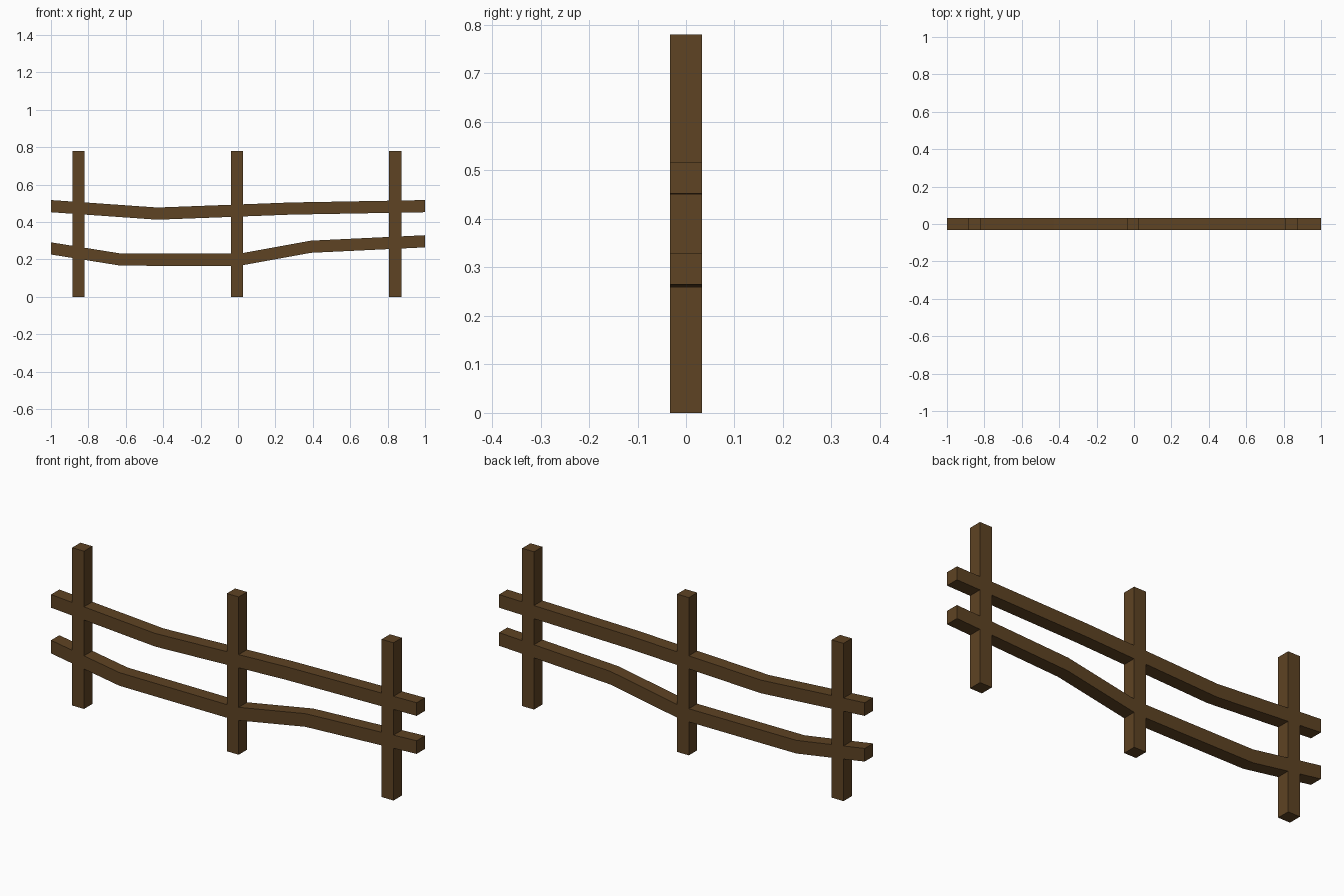
import bpy, bmesh

if "Cube" in bpy.data.objects:
    bpy.data.objects.remove(bpy.data.objects["Cube"])

wood = bpy.data.materials.new("dark brown wood")
wood.diffuse_color = (0.112, 0.056, 0.017, 1)
wood.use_nodes = True
wood.node_tree.nodes["Principled BSDF"].inputs["Base Color"].default_value = wood.diffuse_color

H = 0.0325  # half thickness of all timbers


def finish(name, bm):
    bmesh.ops.recalc_face_normals(bm, faces=bm.faces)
    me = bpy.data.meshes.new(name)
    bm.to_mesh(me)
    bm.free()
    me.materials.append(wood)
    ob = bpy.data.objects.new(name, me)
    bpy.context.collection.objects.link(ob)


def beam(name, sections):
    """Square timber from rings of four corners, capped at both ends."""
    bm = bmesh.new()
    rings = [[bm.verts.new(p) for p in s] for s in sections]
    for a, b in zip(rings, rings[1:]):
        for i in range(4):
            j = (i + 1) % 4
            bm.faces.new((a[i], a[j], b[j], b[i]))
    bm.faces.new(rings[0])
    bm.faces.new(rings[-1])
    finish(name, bm)


# Upright posts
for name, x in (("left_post", -0.852), ("middle_post", -0.006), ("right_post", 0.841)):
    beam(name, [[(x - H, -H, z), (x + H, -H, z), (x + H, H, z), (x - H, H, z)]
                for z in (0, 0.78)])

# Bent rails: (x, centre height) along each path
rails = {
    "upper_rail": [(-1, 0.485), (-0.43, 0.445), (0.28, 0.472), (1, 0.485)],
    "lower_rail": [(-1, 0.259), (-0.626, 0.199), (0.005, 0.198), (0.39, 0.268), (1, 0.297)],
}
for name, path in rails.items():
    beam(name, [[(x, -H, z - H), (x, H, z - H), (x, H, z + H), (x, -H, z + H)]
                for x, z in path])
